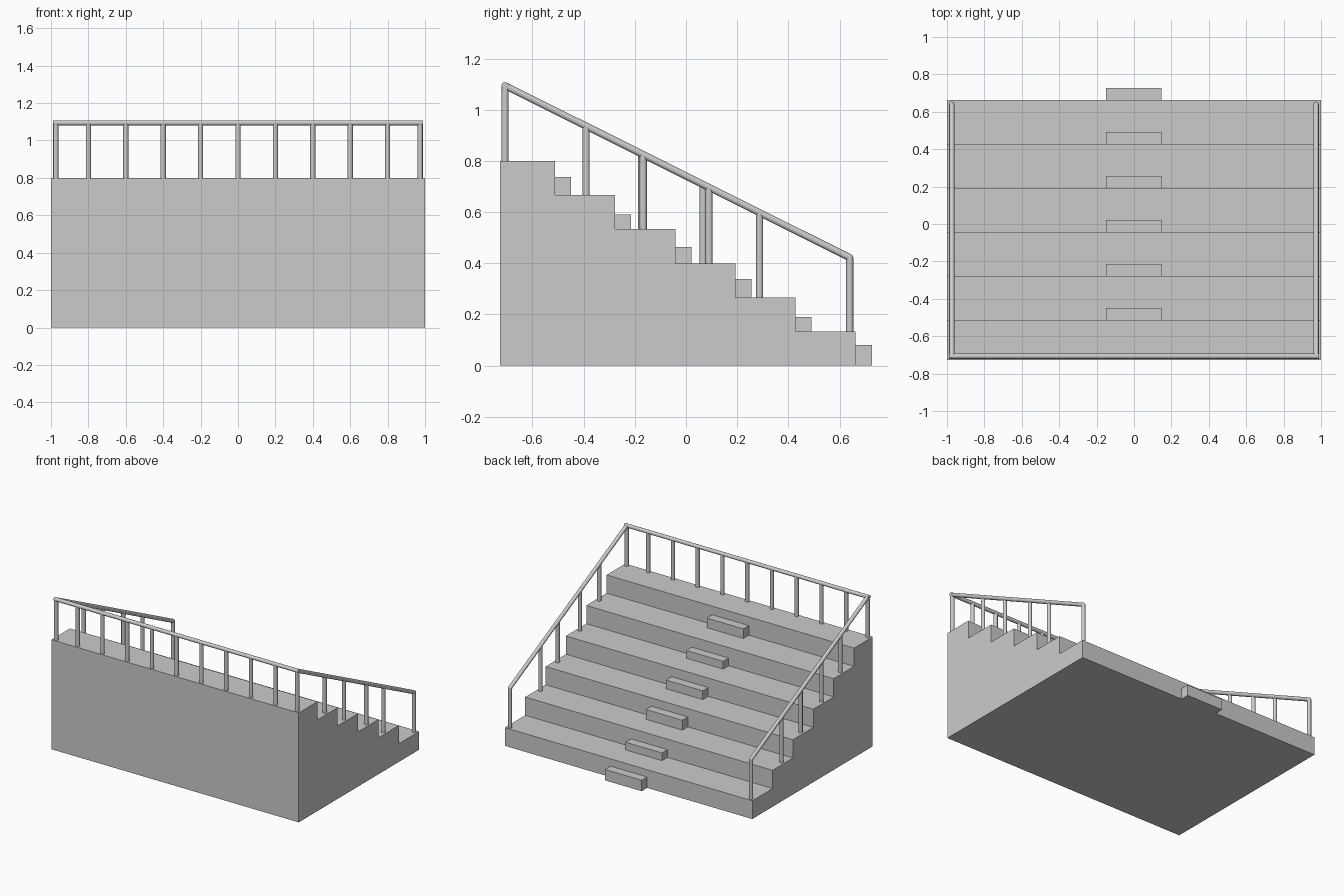
import bpy, bmesh
from mathutils import Vector

if "Cube" in bpy.data.objects:
    bpy.data.objects.remove(bpy.data.objects["Cube"])

grey = bpy.data.materials.new("plain grey")
grey.diffuse_color = (0.6, 0.6, 0.6, 1)
grey.use_nodes = True
grey.node_tree.nodes["Principled BSDF"].inputs["Base Color"].default_value = grey.diffuse_color

R = 0.0138          # tube radius
XS = 0.974          # rail distance from the centre line
YB, ZB = -0.707, 1.094   # upper rail end
YE, ZE = 0.64, 0.422     # lower rail end
FRONT, TREAD, RISE = -0.727, 0.235, 0.8 / 6
EDGES = [-0.512 + TREAD * i for i in range(6)]   # step noses, top to bottom


def finish(bm, name, smooth=False):
    bmesh.ops.recalc_face_normals(bm, faces=bm.faces)
    me = bpy.data.meshes.new(name)
    bm.to_mesh(me)
    bm.free()
    me.materials.append(grey)
    ob = bpy.data.objects.new(name, me)
    bpy.context.collection.objects.link(ob)
    if smooth:
        bpy.ops.object.select_all(action='DESELECT')
        ob.select_set(True)
        bpy.context.view_layer.objects.active = ob
        bpy.ops.object.shade_smooth_by_angle()
    return ob


def tube(name, a, b):
    a, b = Vector(a), Vector(b)
    bm = bmesh.new()
    bmesh.ops.create_cone(bm, cap_ends=True, segments=20, radius1=R, radius2=R, depth=(b - a).length)
    ob = finish(bm, name, True)
    ob.location = (a + b) / 2
    ob.rotation_mode = 'QUATERNION'
    ob.rotation_quaternion = (b - a).to_track_quat('Z', 'Y')


def joint(name, p):
    bm = bmesh.new()
    bmesh.ops.create_uvsphere(bm, u_segments=20, v_segments=12, radius=R)
    finish(bm, name, True).location = p


def box(name, x0, x1, y0, y1, z0, z1):
    bm = bmesh.new()
    bmesh.ops.create_cube(bm, size=1)
    for v in bm.verts:
        v.co = ((x0 + x1) / 2 + v.co.x * (x1 - x0),
                (y0 + y1) / 2 + v.co.y * (y1 - y0),
                (z0 + z1) / 2 + v.co.z * (z1 - z0))
    finish(bm, name)


def rail_z(y):
    return ZB + (ZE - ZB) * (y - YB) / (YE - YB)


def floor_z(y):
    return 0.8 - RISE * sum(y > e for e in EDGES)


# stepped body: side profile extruded across x
profile = [(FRONT, 0), (FRONT, 0.8)]
for i, e in enumerate(EDGES):
    profile += [(e, 0.8 - RISE * i), (e, 0.8 - RISE * (i + 1))]
bm = bmesh.new()
face = bm.faces.new([bm.verts.new((-1, y, z)) for y, z in profile])
ext = bmesh.ops.extrude_face_region(bm, geom=[face])
bmesh.ops.translate(bm, vec=(2, 0, 0), verts=[g for g in ext['geom'] if isinstance(g, bmesh.types.BMVert)])
finish(bm, "stepped_body")

# small foot blocks against each riser
tops = [0.737, 0.59, 0.464, 0.339, 0.19, 0.08]
for i, (e, top) in enumerate(zip(EDGES, tops)):
    box(f"foot_block_{i + 1}", -0.15, 0.146, e - 0.002, e + 0.063, 0.8 - RISE * (i + 1), top)

# top railing
tube("top_rail", (-XS - R, YB, ZB), (XS + R, YB, ZB))
for i, x in enumerate([-XS] + [-0.8 + 0.2 * k for k in range(9)] + [XS]):
    tube(f"top_post_{i + 1}", (x, YB, 0.79), (x, YB, ZB))

# sloping side railings
for side, x, ys in (("left", -XS, (-0.39, -0.173, 0.067, 0.288)),
                    ("right", XS, (-0.39, -0.167, 0.09, 0.288))):
    tube(f"{side}_rail", (x, YB, ZB), (x, YE, ZE))
    joint(f"{side}_upper_joint", (x, YB, ZB))
    joint(f"{side}_lower_joint", (x, YE, ZE))
    for i, y in enumerate(ys + (YE,)):
        tube(f"{side}_post_{i + 1}", (x, y, floor_z(y) - 0.01), (x, y, rail_z(y)))
